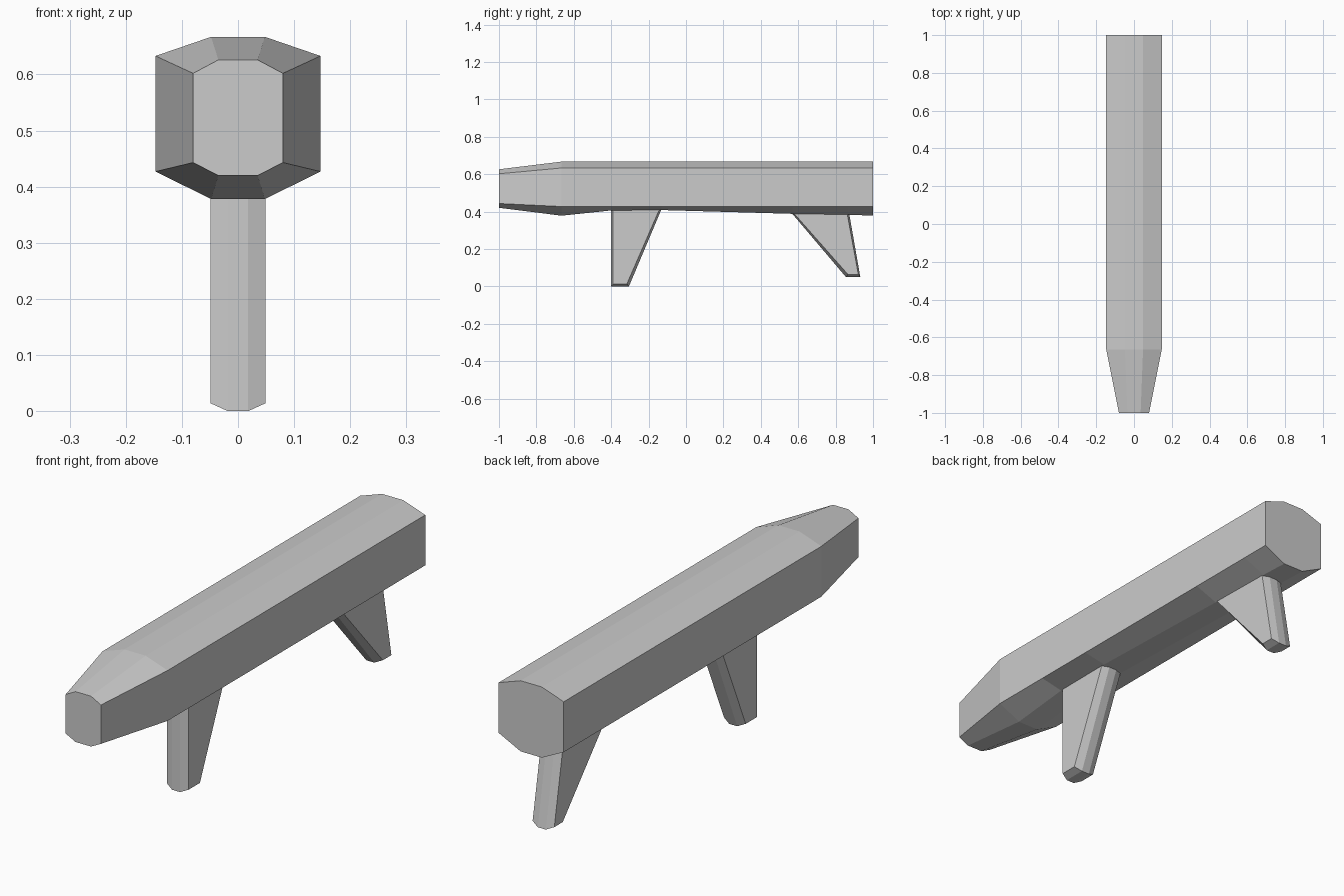
import bpy, bmesh

if "Cube" in bpy.data.objects:
    bpy.data.objects.remove(bpy.data.objects["Cube"])


def finish(bm, name):
    bmesh.ops.recalc_face_normals(bm, faces=bm.faces[:])
    mesh = bpy.data.meshes.new(name)
    bm.to_mesh(mesh)
    bm.free()
    obj = bpy.data.objects.new(name, mesh)
    bpy.context.collection.objects.link(obj)
    return obj


def bridge(bm, rings):
    n = len(rings[0])
    for a, b in zip(rings, rings[1:]):
        for i in range(n):
            j = (i + 1) % n
            bm.faces.new((a[i], a[j], b[j], b[i]))


# Eight-sided body lofted along y: (y, half width, flat half width, z levels bottom to top)
def body(name):
    sections = [(-1.0, .080, .035, .420, .443, .602, .626)]
    for y, bottom in ((-.665, .378), (-.40, .406), (-.13, .408), (.57, .388), (.87, .383), (1.0, .378)):
        sections.append((y, .147, .048, bottom, .427, .633, .667))
    bm = bmesh.new()
    rings = []
    for y, w, f, z0, z1, z2, z3 in sections:
        right = [(f, z0), (w, z1), (w, z2), (f, z3)]
        loop = right + [(-x, z) for x, z in reversed(right)]
        rings.append([bm.verts.new((x, y, z)) for x, z in loop])
    bridge(bm, rings)
    bm.faces.new(rings[0])
    bm.faces.new(rings[-1])
    return finish(bm, name)


# Tapered leg with chamfered front, back and foot
def leg(name, top, foot):
    bm = bmesh.new()
    rings = []
    for (y0, y1, z), lift in ((top, 0), (foot, .014)):
        f, w, c = .018, .049, .011
        loop = [(-f, y0, z), (f, y0, z), (w, y0 + c, z + lift), (w, y1 - c, z + lift),
                (f, y1, z), (-f, y1, z), (-w, y1 - c, z + lift), (-w, y0 + c, z + lift)]
        rings.append([bm.verts.new(p) for p in loop])
    bridge(bm, rings)
    bm.faces.new(rings[0])
    v = rings[1]
    for ids in ((0, 1, 4, 5), (1, 2, 3, 4), (5, 6, 7, 0)):
        bm.faces.new([v[i] for i in ids])
    return finish(bm, name)


body("body")
leg("front_leg", (-.40, -.13, .415), (-.40, -.305, 0))
leg("rear_leg", (.565, .872, .392), (.855, .932, .05))
